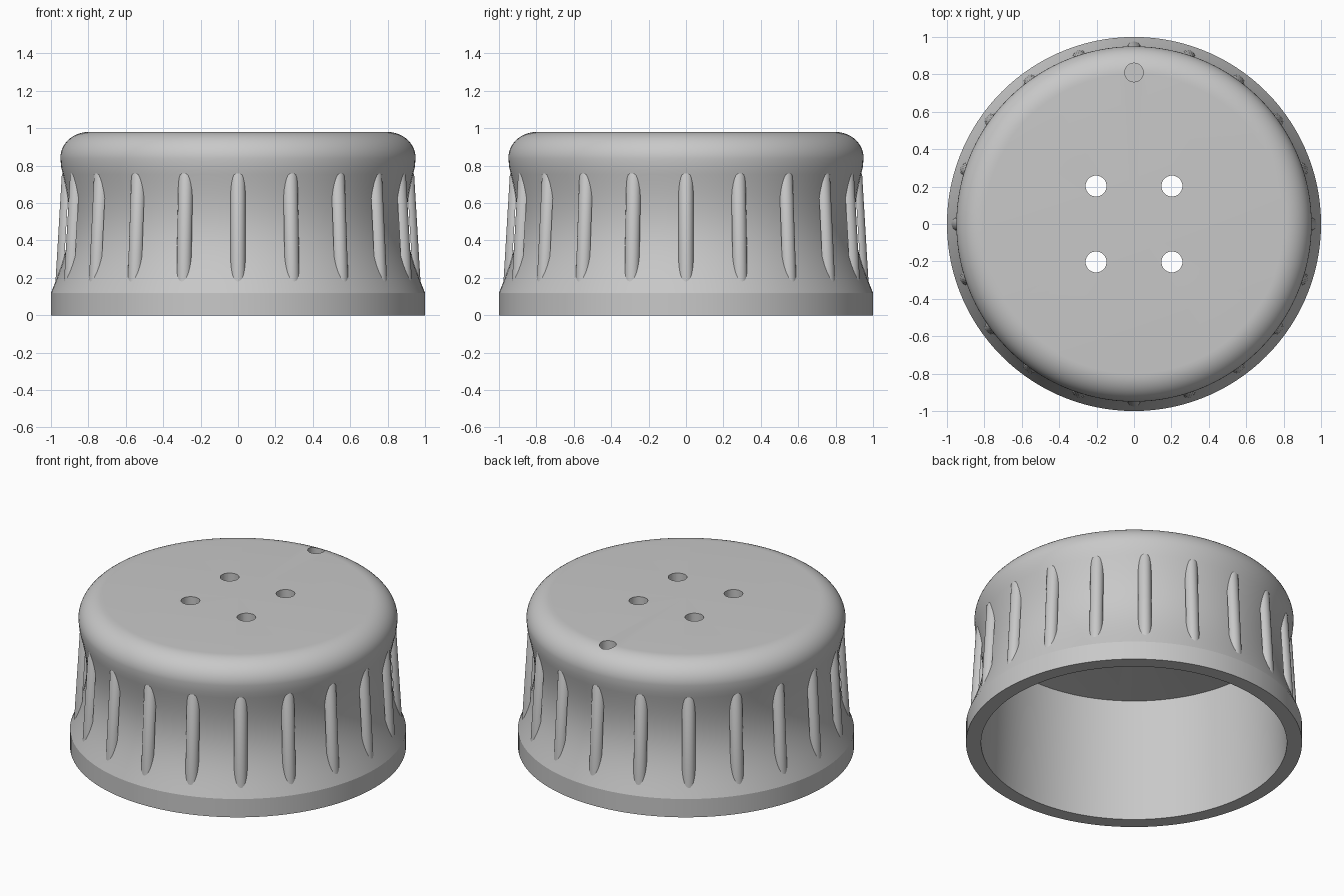
import bpy
import bmesh
from math import sin, cos, pi, radians
from mathutils import Matrix, Vector

old = bpy.data.objects.get("Cube")
if old:
    bpy.data.objects.remove(old, do_unlink=True)

SEGMENTS = 120
RIBS = 20

grey = bpy.data.materials.new("plain grey")
grey.use_nodes = True
grey.diffuse_color = (0.58, 0.58, 0.58, 1)
grey.node_tree.nodes["Principled BSDF"].inputs["Base Color"].default_value = grey.diffuse_color


def make_object(name, bm):
    bmesh.ops.recalc_face_normals(bm, faces=bm.faces)
    mesh = bpy.data.meshes.new(name)
    bm.to_mesh(mesh)
    bm.free()
    obj = bpy.data.objects.new(name, mesh)
    bpy.context.collection.objects.link(obj)
    mesh.materials.append(grey)
    return obj


def smooth(obj, degrees):
    bpy.ops.object.select_all(action="DESELECT")
    obj.select_set(True)
    bpy.context.view_layer.objects.active = obj
    bpy.ops.object.shade_smooth_by_angle(angle=radians(degrees))


def arc(cx, cz, rx, rz, start, end, steps):
    angles = [radians(start + (end - start) * i / steps) for i in range(steps + 1)]
    return [(cx + rx * cos(a), cz + rz * sin(a)) for a in angles]


# Cap shell: hollow lathe with a conical ceiling, a waisted wall and a rounded top edge
profile = [(0, 0.93), (0.886, 0.80), (0.91, 0), (1, 0)]
for i in range(19):
    t = i / 18
    profile.append((1 - 0.055 * t - 0.069 * sin(pi * t), 0.12 + 0.67 * t))
profile += arc(0.80, 0.84, 0.15, 0.14, 0, 90, 12)
profile.append((0, 0.98))

bm = bmesh.new()
verts = [bm.verts.new((r, 0, z)) for r, z in profile]
edges = [bm.edges.new(pair) for pair in zip(verts, verts[1:])]
bmesh.ops.spin(bm, geom=verts + edges, cent=(0, 0, 0), axis=(0, 0, 1),
               angle=2 * pi, steps=SEGMENTS, use_duplicate=False)
bmesh.ops.remove_doubles(bm, verts=bm.verts, dist=0.0001)
shell = make_object("cap_shell", bm)

# Holes: four go through the top, one shallow locating dimple near the back
holes = [(x, y, 0.056, 0.6) for x in (-0.203, 0.203) for y in (-0.203, 0.203)]
holes.append((0, 0.81, 0.05, 0.92))
bm = bmesh.new()
for x, y, radius, floor in holes:
    bmesh.ops.create_cone(bm, cap_ends=True, segments=32, radius1=radius, radius2=radius,
                          depth=1.2 - floor,
                          matrix=Matrix.Translation((x, y, (1.2 + floor) / 2)))
cutter = make_object("hole_cutter", bm)
cutter.hide_render = True
cut = shell.modifiers.new("holes", "BOOLEAN")
cut.operation = "DIFFERENCE"
cut.solver = "EXACT"
cut.object = cutter
bpy.context.view_layer.objects.active = shell
bpy.ops.object.modifier_apply(modifier=cut.name)
bpy.data.objects.remove(cutter, do_unlink=True)
smooth(shell, 16)

# Grip ribs: half-round bars leaning across the waist and fading into it at both ends
bm = bmesh.new()
for k in range(RIBS):
    turn = Matrix.Rotation(2 * pi * k / RIBS, 4, "Z")
    rings = []
    for axis_r, z, size in ((0.937, 0.16, 0.04), (0.902, 0.75, 0.04), (0.901, 0.765, 0.034)):
        rings.append([bm.verts.new(turn @ Vector((r, y, z)))
                      for r, y in arc(axis_r, 0, size, size, -90, 90, 12)])
    for low, high in zip(rings, rings[1:]):
        for j in range(len(low)):
            n = (j + 1) % len(low)
            bm.faces.new((low[j], low[n], high[n], high[j]))
    bm.faces.new(rings[0])
    bm.faces.new(rings[-1])
smooth(make_object("grip_ribs", bm), 32)
